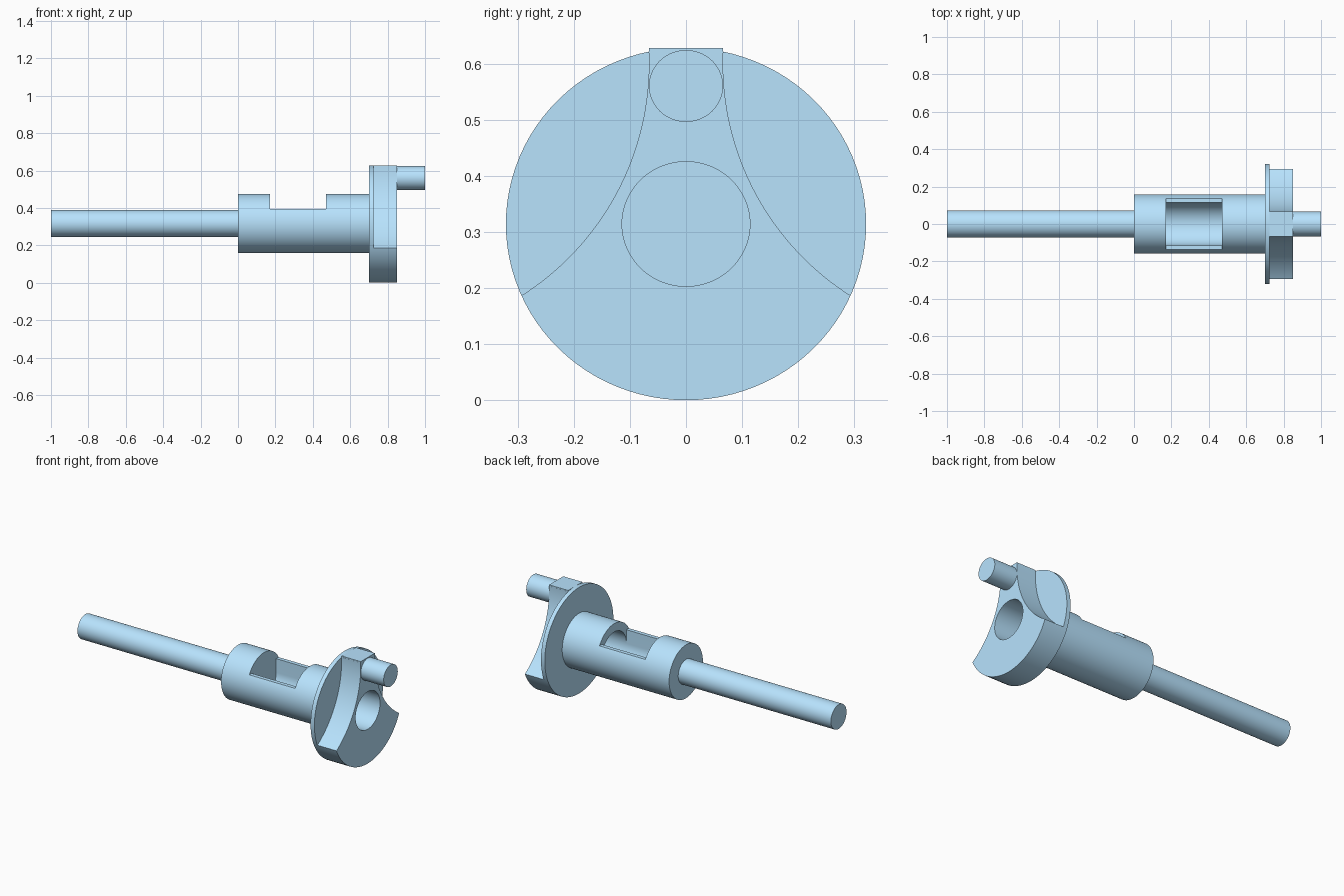
import bpy, bmesh
from math import sin, cos, pi

if "Cube" in bpy.data.objects:
    bpy.data.objects.remove(bpy.data.objects["Cube"])

CZ = 0.314   # height of the main axis

# Light blue material shared by all parts
blue = bpy.data.materials.new("light_blue")
blue.diffuse_color = (0.48, 0.77, 0.99, 1.0)
blue.use_nodes = True
blue.node_tree.nodes["Principled BSDF"].inputs["Base Color"].default_value = blue.diffuse_color


def ellipse(ry, rz, cz=CZ, cy=0.0, a0=0.0, a1=2 * pi, n=96, closed=True):
    """Points (y, z) along an elliptical arc."""
    steps = n if closed else n + 1
    return [(cy + ry * cos(a0 + (a1 - a0) * i / n), cz + rz * sin(a0 + (a1 - a0) * i / n))
            for i in range(steps)]


def prism(name, profile, x0, x1):
    """Extrude a closed (y, z) profile along x."""
    bm = bmesh.new()
    face = bm.faces.new([bm.verts.new((x0, y, z)) for y, z in profile])
    ext = bmesh.ops.extrude_face_region(bm, geom=[face])
    moved = [v for v in ext["geom"] if isinstance(v, bmesh.types.BMVert)]
    bmesh.ops.translate(bm, verts=moved, vec=(x1 - x0, 0, 0))
    bmesh.ops.recalc_face_normals(bm, faces=bm.faces)
    mesh = bpy.data.meshes.new(name)
    bm.to_mesh(mesh)
    bm.free()
    mesh.materials.append(blue)
    obj = bpy.data.objects.new(name, mesh)
    bpy.context.collection.objects.link(obj)
    return obj


def combine(target, tool, operation):
    """Apply an exact boolean and discard the tool."""
    mod = target.modifiers.new("bool", "BOOLEAN")
    mod.operation, mod.solver, mod.object = operation, "EXACT", tool
    bpy.context.view_layer.objects.active = target
    bpy.ops.object.modifier_apply(modifier=mod.name)
    bpy.data.objects.remove(tool)


# Thick disc with concave sides cut away, leaving a thin flange behind the web
crank = prism("crank_body", ellipse(0.321, CZ), 0.70, 0.85)
for side in (-1, 1):
    scoop = ellipse(0.49, 0.49, 0.6, cy=side * 0.556, n=192)
    combine(crank, prism("scoop_cutter", scoop, 0.725, 0.9), "DIFFERENCE")

# Square tip on top of the web, and the sleeve
tip = [(-0.066, 0.6), (0.066, 0.6), (0.066, 0.628), (-0.066, 0.628)]
combine(crank, prism("web_tip", tip, 0.725, 0.85), "UNION")
combine(crank, prism("sleeve", ellipse(0.158, 0.158, 0.317), 0.0, 0.71), "UNION")

# Bore from the web face, then the U-shaped window in the sleeve
combine(crank, prism("bore_cutter", ellipse(0.114, 0.111), 0.17, 0.9), "DIFFERENCE")
slot = ellipse(0.114, 0.111, a0=-pi, a1=0, n=48, closed=False)
slot += [(0.114, 0.395), (0.3, 0.395), (0.3, 0.6),
         (-0.3, 0.6), (-0.3, 0.395), (-0.114, 0.395)]
combine(crank, prism("window_cutter", slot, 0.17, 0.47), "DIFFERENCE")

# Thin shaft and offset crank pin
shaft = prism("shaft", ellipse(0.073, 0.072, 0.317, n=64), -1.0, 0.0)
pin = prism("crank_pin", ellipse(0.066, 0.064, 0.56, n=64), 0.85, 1.0)

# Smooth shading with sharp edges kept
for obj in (crank, shaft, pin):
    bpy.ops.object.select_all(action="DESELECT")
    obj.select_set(True)
    bpy.context.view_layer.objects.active = obj
    bpy.ops.object.shade_smooth_by_angle(angle=pi / 6)
